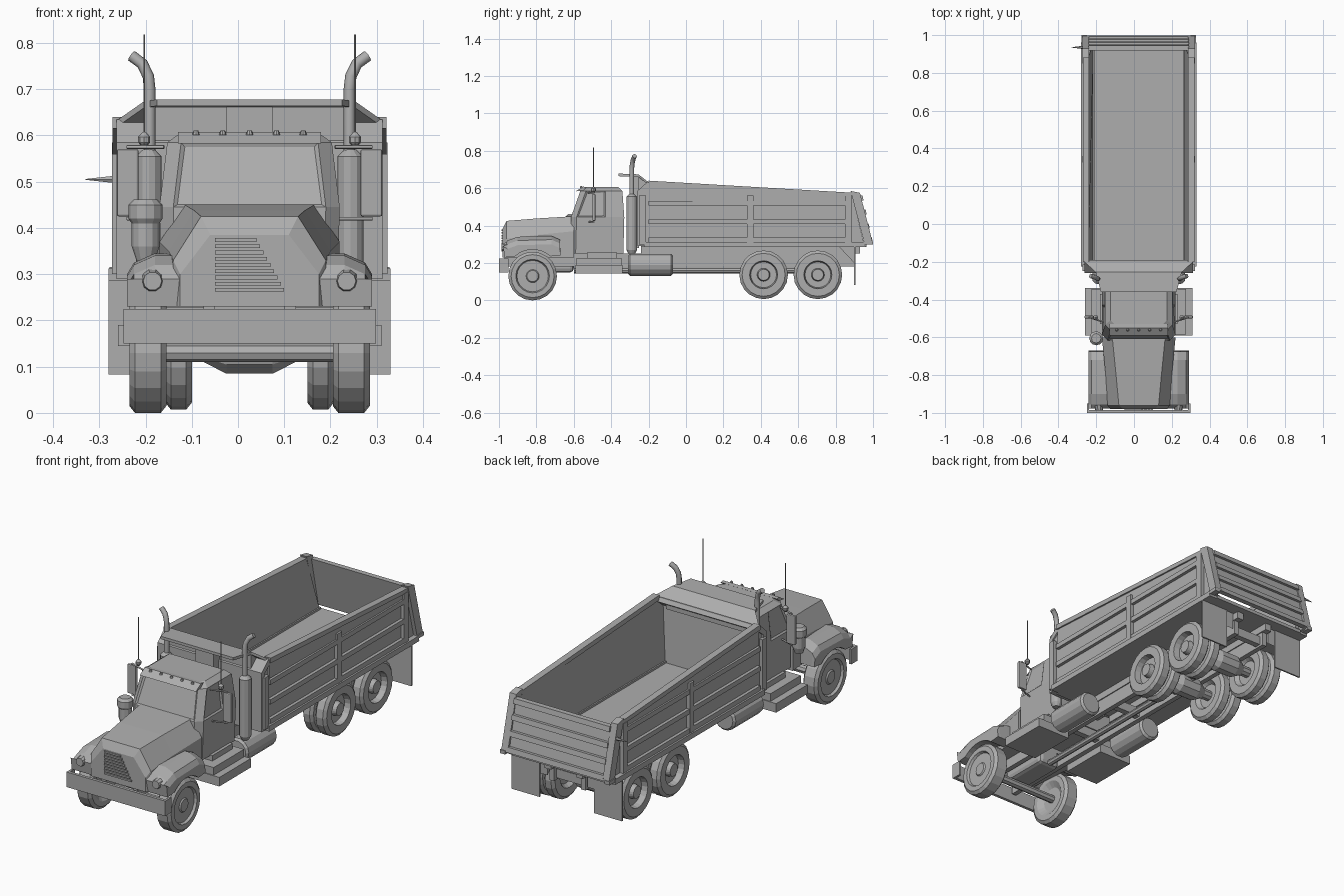
import bpy, bmesh, math
from mathutils import Vector

cube = bpy.data.objects.get("Cube")
if cube:
    bpy.data.objects.remove(cube, do_unlink=True)

CX = 0.025  # truck centreline
GREY = (0.42, 0.42, 0.42, 1)
mat = bpy.data.materials.new("plain grey")
mat.use_nodes = True
mat.diffuse_color = GREY
mat.node_tree.nodes["Principled BSDF"].inputs["Base Color"].default_value = GREY


def add(name, data):
    ob = bpy.data.objects.new(name, data)
    ob.location.x = CX
    data.materials.append(mat)
    bpy.context.scene.collection.objects.link(ob)
    return ob


def loft(name, rings, bevel=0, edit=None):
    """Skin a list of equal-length point rings and cap both ends."""
    bm = bmesh.new()
    vs = [[bm.verts.new(p) for p in r] for r in rings]
    n = len(rings[0])
    for a, b in zip(vs, vs[1:]):
        for i in range(n):
            j = (i + 1) % n
            bm.faces.new((a[i], a[j], b[j], b[i]))
    bm.faces.new(vs[0])
    bm.faces.new(vs[-1])
    bmesh.ops.recalc_face_normals(bm, faces=bm.faces)
    if edit:
        edit(bm)
    me = bpy.data.meshes.new(name)
    bm.to_mesh(me)
    bm.free()
    ob = add(name, me)
    if bevel:
        m = ob.modifiers.new("bevel", "BEVEL")
        m.width, m.segments = bevel, 2
    return ob


def side_plate(name, pts, x0, x1, bevel=0):
    return loft(name, [[(x, y, z) for y, z in pts] for x in (x0, x1)], bevel)


def box(name, x0, x1, y0, y1, z0, z1, bevel=0):
    return side_plate(name, [(y0, z0), (y1, z0), (y1, z1), (y0, z1)], x0, x1, bevel)


def lathe(name, profile, axis, centre, n=20):
    """Spin (along, radius) pairs about the x, y or z axis."""
    k = "xyz".index(axis)
    rings = []
    for d, r in profile:
        ring = []
        for i in range(n):
            a = math.tau * i / n
            p = [r * math.cos(a), r * math.sin(a)]
            p.insert(k, d)
            ring.append(Vector(p) + Vector(centre))
        rings.append(ring)
    return loft(name, rings)


def tube(name, pts, r):
    cu = bpy.data.curves.new(name, "CURVE")
    cu.dimensions = "3D"
    cu.bevel_depth, cu.bevel_resolution, cu.use_fill_caps = r, 2, True
    sp = cu.splines.new("POLY")
    sp.points.add(len(pts) - 1)
    for q, p in zip(sp.points, pts):
        q.co = (*p, 1)
    return add(name, cu)


def wheel(name, s, x0, x1, y, z, rim, dish):
    R = 0.13
    prof = [(x0 + 0.02, 0.06), (x0, rim), (x0, R - 0.015), (x0 + 0.012, R), (x1 - 0.012, R),
            (x1, R - 0.015), (x1, rim), (x1 - dish, rim - 0.006), (x1 - dish, 0.035),
            (x1 - 0.006, 0.03), (x1 - 0.006, 0.012)]
    lathe(name, [(s * d, r) for d, r in prof], "x", (0, y, z))


# Cab with recessed windows
def cab_ring(z, yf, yb, w, c=0.03):
    half = [(w, yb), (w, -0.43), (w, yf + c), (w - c, yf)]
    return [(x, y, z) for x, y in half] + [(-x, y, z) for x, y in reversed(half)]


def windows(bm):
    panes = []
    for f in bm.faces:
        c, n = f.calc_center_median(), f.normal
        wide = f.calc_area() > 0.012
        if 0.47 < c.z < 0.57 and wide and (n.y < -0.8 or (abs(n.x) > 0.8 and c.y < -0.43)):
            panes.append(f)
    bmesh.ops.inset_individual(bm, faces=panes, thickness=0.012, depth=-0.006)


loft("cab", [cab_ring(0.25, -0.62, -0.335, 0.19), cab_ring(0.445, -0.615, -0.33, 0.195),
             cab_ring(0.585, -0.565, -0.34, 0.178), cab_ring(0.605, -0.54, -0.36, 0.15)], edit=windows)
side_plate("sun_visor", [(-0.59, 0.583), (-0.55, 0.608), (-0.53, 0.606), (-0.55, 0.588)], -0.155, 0.155)
for i in range(5):
    lathe("roof_light", [(0, 0.008), (0.01, 0.005)], "z", ((i - 2) * 0.058, -0.56, 0.601), 8)


# Hood, narrowing and dropping toward the nose
def hood_ring(y, tw, tz, sw, sz):
    half = [(sw, 0.23), (sw, sz), (tw, tz)]
    return [(x, y, z) for x, z in half] + [(-x, y, z) for x, z in reversed(half)]


loft("hood", [hood_ring(-0.98, 0.085, 0.385, 0.15, 0.30), hood_ring(-0.96, 0.105, 0.425, 0.165, 0.33),
              hood_ring(-0.8, 0.12, 0.438, 0.175, 0.35), hood_ring(-0.6, 0.14, 0.45, 0.195, 0.37)])
for i in range(9):
    z = 0.262 + i * 0.0135
    right = 0.075 - 0.0075 * i
    box("grille_slat", -0.075, right, -0.987, -0.978, z, z + 0.008)

# Front bumper with folded ends
box("front_bumper", -0.273, 0.273, -1.0, -0.985, 0.15, 0.225)

# Frame
box("engine_sump", -0.06, 0.06, -0.86, -0.6, 0.15, 0.26, 0.02)
for y in (-0.9, -0.35, -0.05, 0.25, 0.56, 0.85):
    box("frame_crossmember", -0.09, 0.09, y, y + 0.03, 0.19, 0.235)
lathe("drive_shaft", [(-0.6, 0.015), (0.7, 0.015)], "y", (0, 0, 0.16), 8)
lathe("front_axle", [(-0.2, 0.02), (0.2, 0.02)], "x", (0, -0.82, 0.13), 8)
AXLES = (0.415, 0.705)
for y in AXLES:
    lathe("rear_axle", [(-0.2, 0.024), (-0.1, 0.028), (-0.05, 0.055), (0.05, 0.055),
                        (0.1, 0.028), (0.2, 0.024)], "x", (0, y, 0.137), 10)

# Fender outline with a wheel arch
arch = [(-0.82 + 0.142 * math.cos(a), 0.13 + 0.142 * math.sin(a))
        for a in [math.radians(48 + 12 * i) for i in range(8)]]
fender = arch + [(-0.97, 0.23), (-0.978, 0.29), (-0.955, 0.32), (-0.9, 0.34), (-0.72, 0.345), (-0.675, 0.325), (-0.67, 0.24)]

# Bed side outline
bed_side = [(-0.26, 0.29), (-0.26, 0.58), (-0.2, 0.636), (0.885, 0.574), (0.955, 0.29)]

for s in (-1, 1):
    box("bumper_end", s * 0.273, s * 0.262, -1.0, -0.95, 0.15, 0.225)
    box("frame_rail", s * 0.075, s * 0.1, -0.97, 0.9, 0.18, 0.25)
    box("bed_runner", s * 0.07, s * 0.105, -0.24, 0.93, 0.25, 0.287)
    # Fenders sloping down to the outside
    loft("front_fender", [[(s * 0.13, y, z) for y, z in fender], [(s * 0.205, y, z) for y, z in fender],
                          [(s * 0.25, y, z - 0.02 * (z > 0.3)) for y, z in fender],
                          [(s * 0.265, y, z - 0.045 * (z > 0.3)) for y, z in fender]])
    lathe("headlight", [(-0.987, 0.02), (-0.96, 0.026)], "y", (s * 0.21, 0, 0.285), 10)

    # Wheels
    wheel("front_wheel", s, 0.18, 0.26, -0.82, 0.13, 0.09, 0.012)
    for y in AXLES:
        wheel("rear_inner_wheel", s, 0.125, 0.182, y, 0.137, 0.075, 0.02)
        wheel("rear_outer_wheel", s, 0.194, 0.255, y, 0.137, 0.075, 0.03)
    box("mud_flap", s * 0.15, s * 0.305, 0.897, 0.905, 0.083, 0.3)
    side_plate("flap_bracket", [(0.82, 0.285), (0.9, 0.285), (0.9, 0.2)], s * 0.11, s * 0.15)

    # Cab steps and tanks
    box("lower_step", s * 0.1, s * 0.285, -0.59, -0.34, 0.145, 0.19)
    box("upper_step", s * 0.1, s * 0.25, -0.585, -0.345, 0.19, 0.228)
    box("cab_sill", s * 0.1, s * 0.205, -0.53, -0.37, 0.228, 0.255)
    lathe("side_tank", [(-0.31, 0.05), (-0.3, 0.06), (-0.08, 0.06), (-0.07, 0.05)], "y", (s * 0.185, 0, 0.19), 14)

    # Exhaust stacks
    lathe("muffler", [(0.25, 0.018), (0.27, 0.028), (0.555, 0.028), (0.57, 0.012)], "z", (s * 0.218, -0.29, 0), 12)
    tube("exhaust_stack", [(s * 0.216, -0.29, z) for z in (0.55, 0.7)] +
         [(s * 0.219, -0.288, 0.728), (s * 0.232, -0.282, 0.755), (s * 0.255, -0.275, 0.772)], 0.0125)

    # Mirrors and aerials
    box("side_mirror", s * 0.24, s * 0.287, -0.5, -0.485, 0.425, 0.57, 0.004)
    for z in (0.42, 0.575):
        tube("mirror_arm", [(s * 0.185, -0.52, z), (s * 0.265, -0.493, z)], 0.004)
    lathe("aerial_base", [(0.575, 0.005), (0.585, 0.013), (0.597, 0.013), (0.607, 0.004)], "z", (s * 0.228, -0.495, 0), 8)
    tube("aerial", [(s * 0.228, -0.495, 0.58), (s * 0.228, -0.495, 0.818)], 0.0018)

    # Bed side: flat outside, sloping inward toward the floor inside
    loft("bed_side", [[(s * 0.28, y, z) for y, z in bed_side],
                      [(s * (0.24 if z < 0.3 else 0.266), y, z) for y, z in bed_side]])
    side_plate("bed_top_rail", [(-0.2, 0.64), (0.885, 0.576), (0.885, 0.555), (-0.2, 0.615)], s * 0.262, s * 0.296)
    side_plate("bed_sill", [(-0.225, 0.285), (0.96, 0.285), (0.955, 0.312), (-0.225, 0.312)], s * 0.235, s * 0.305)
    side_plate("bed_upper_band", [(-0.2, 0.535), (0.87, 0.525), (0.87, 0.56), (-0.2, 0.62)], s * 0.27, s * 0.288)
    for z in (0.32, 0.417, 0.515):
        box("bed_side_rib", s * 0.27, s * 0.296, -0.2, 0.87, z - 0.008, z + 0.016)
    for y in (-0.23, 0.345, 0.87):
        box("bed_side_post", s * 0.27, s * 0.298, y - 0.02, y + 0.015, 0.3, 0.56)

    # Tailgate posts and hinges
    side_plate("tailgate_post", [(0.88, 0.585), (0.93, 0.575), (0.998, 0.31), (0.955, 0.3)], s * 0.262, s * 0.298)
    box("tailgate_hinge", s * 0.275, s * 0.303, 0.95, 1.0, 0.298, 0.316)

# Bed floor, headboard and hoist cover
box("bed_floor", -0.26, 0.26, -0.24, 0.965, 0.285, 0.302)
side_plate("headboard", [(-0.26, 0.29), (-0.26, 0.585), (-0.205, 0.635), (-0.19, 0.61), (-0.235, 0.575), (-0.215, 0.29)], -0.288, 0.288)
box("hoist_cover", -0.05, 0.05, -0.3, -0.25, 0.28, 0.668)

# Guard sweeping up and over the cab
guard = [(-0.2, 0.288, 0.632), (-0.255, 0.228, 0.674), (-0.36, 0.2, 0.678)]
loft("cab_guard", [[(-w, y, z), (w, y, z), (w, y, z - 0.014), (-w, y, z - 0.014)] for y, w, z in guard])
side_plate("guard_support", [(-0.255, 0.58), (-0.2, 0.58), (-0.2, 0.62), (-0.255, 0.67)], -0.225, 0.225)


# Slanted tailgate with ribs
def gate_strip(name, t0, t1, near, far, w):
    line = lambda t, d: (0.93 + 0.055 * t + d, 0.56 - 0.25 * t)
    side_plate(name, [line(t0, near), line(t0, far), line(t1, far), line(t1, near)], -w, w)


gate_strip("tailgate_panel", 0, 1, -0.012, 0, 0.27)
for t in (0, 0.3, 0.6, 0.9):
    gate_strip("tailgate_rib", t, t + 0.1, -0.005, 0.014, 0.265)

# Air cleaner on the right, tailgate lever
lathe("air_cleaner", [(0.33, 0.02), (0.36, 0.03), (0.41, 0.03), (0.42, 0.037), (0.45, 0.037), (0.462, 0.025)],
      "z", (-0.225, -0.605, 0), 12)
lathe("tailgate_lever", [(-0.355, 0.001), (-0.285, 0.01)], "x", (0, 0.935, 0.505), 6)
